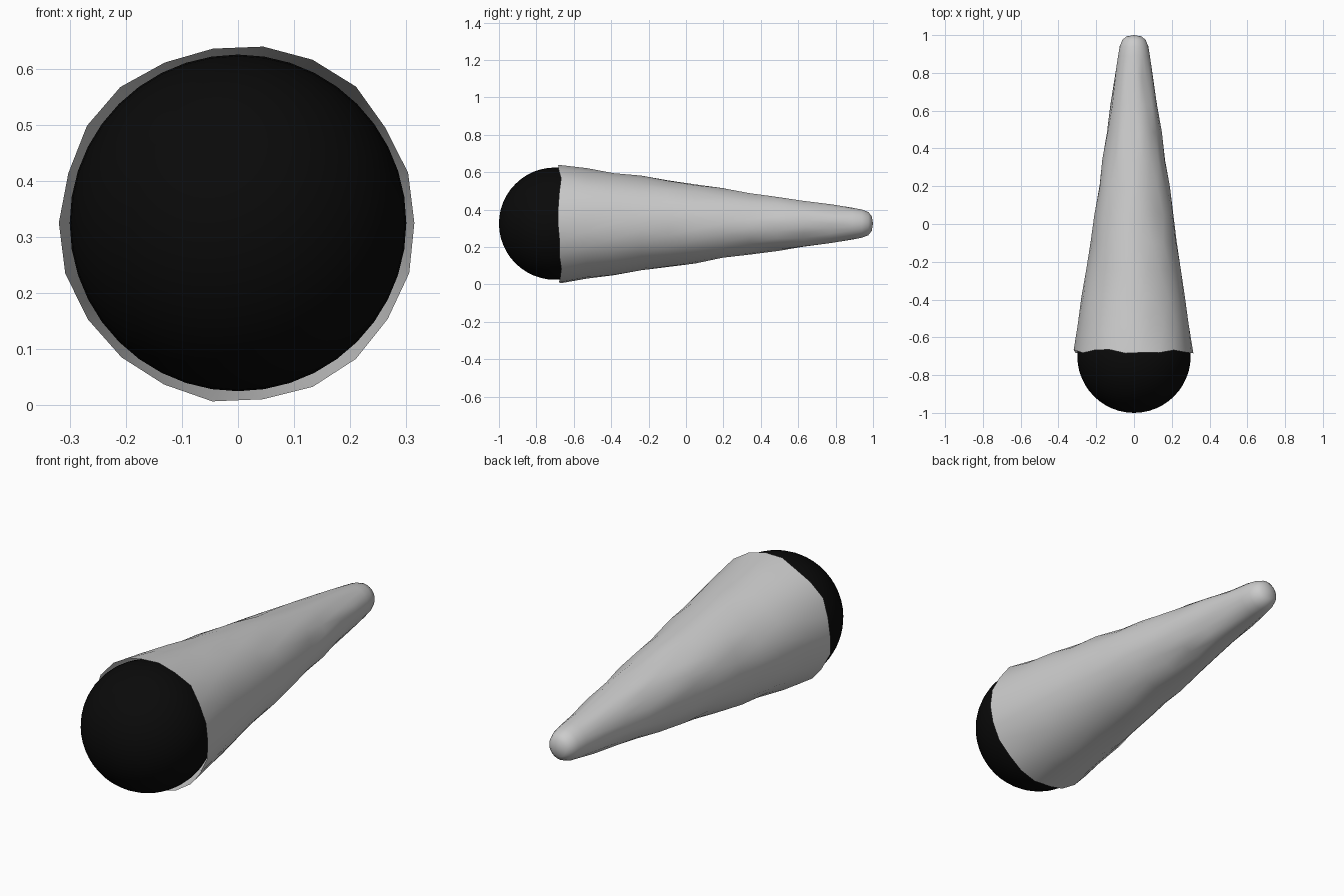
import bpy, bmesh, math, random

if "Cube" in bpy.data.objects:
    bpy.data.objects.remove(bpy.data.objects["Cube"])

random.seed(4)
CZ = 0.325   # height of the long axis
SIDES = 22


def material(name, value):
    m = bpy.data.materials.new(name)
    m.diffuse_color = (value, value, value, 1)
    m.use_nodes = True
    m.node_tree.nodes["Principled BSDF"].inputs["Base Color"].default_value = m.diffuse_color
    return m


def finish(bm, name, mat):
    me = bpy.data.meshes.new(name)
    bmesh.ops.recalc_face_normals(bm, faces=bm.faces)
    bm.to_mesh(me)
    bm.free()
    for p in me.polygons:
        p.use_smooth = True
    me.materials.append(mat)
    ob = bpy.data.objects.new(name, me)
    bpy.context.collection.objects.link(ob)
    return ob


# Tapered shell: rings along y, slightly uneven, open at the front
rings = [(-0.675 + 0.145 * i, 0.317 - 0.0216 * i) for i in range(11)]
rings += [(0.89, 0.085), (0.94, 0.076), (0.975, 0.062), (0.993, 0.04)]
bm = bmesh.new()
previous = None
for i, (y, r) in enumerate(rings):
    ring = []
    for k in range(SIDES):
        a = math.tau * (k + 0.5 * (i % 2)) / SIDES
        rough = random.uniform(-0.005, 0.005) if i < 11 else 0
        dy = random.uniform(-0.012, 0.012) if i == 0 else 0
        rr = r + rough
        ring.append(bm.verts.new((rr * math.cos(a), y + dy, CZ + rr * math.sin(a))))
    if previous:
        for k in range(SIDES):
            n = (k + 1) % SIDES
            if i % 2:
                bm.faces.new((previous[k], previous[n], ring[k]))
                bm.faces.new((previous[n], ring[n], ring[k]))
            else:
                bm.faces.new((previous[k], ring[n], ring[k]))
                bm.faces.new((previous[k], previous[n], ring[n]))
    previous = ring

# Rounded tip
tip = bm.verts.new((0, 1.0, CZ))
for k in range(SIDES):
    bm.faces.new((previous[k], previous[(k + 1) % SIDES], tip))
finish(bm, "tapered_shell", material("light_grey", 0.6))

# Dark ball seated in the open end
bm = bmesh.new()
bmesh.ops.create_uvsphere(bm, u_segments=40, v_segments=24, radius=0.3)
ball = finish(bm, "dark_ball", material("black", 0.003))
ball.rotation_euler = (math.pi / 2, 0, 0)
ball.location = (0, -0.7, CZ)
